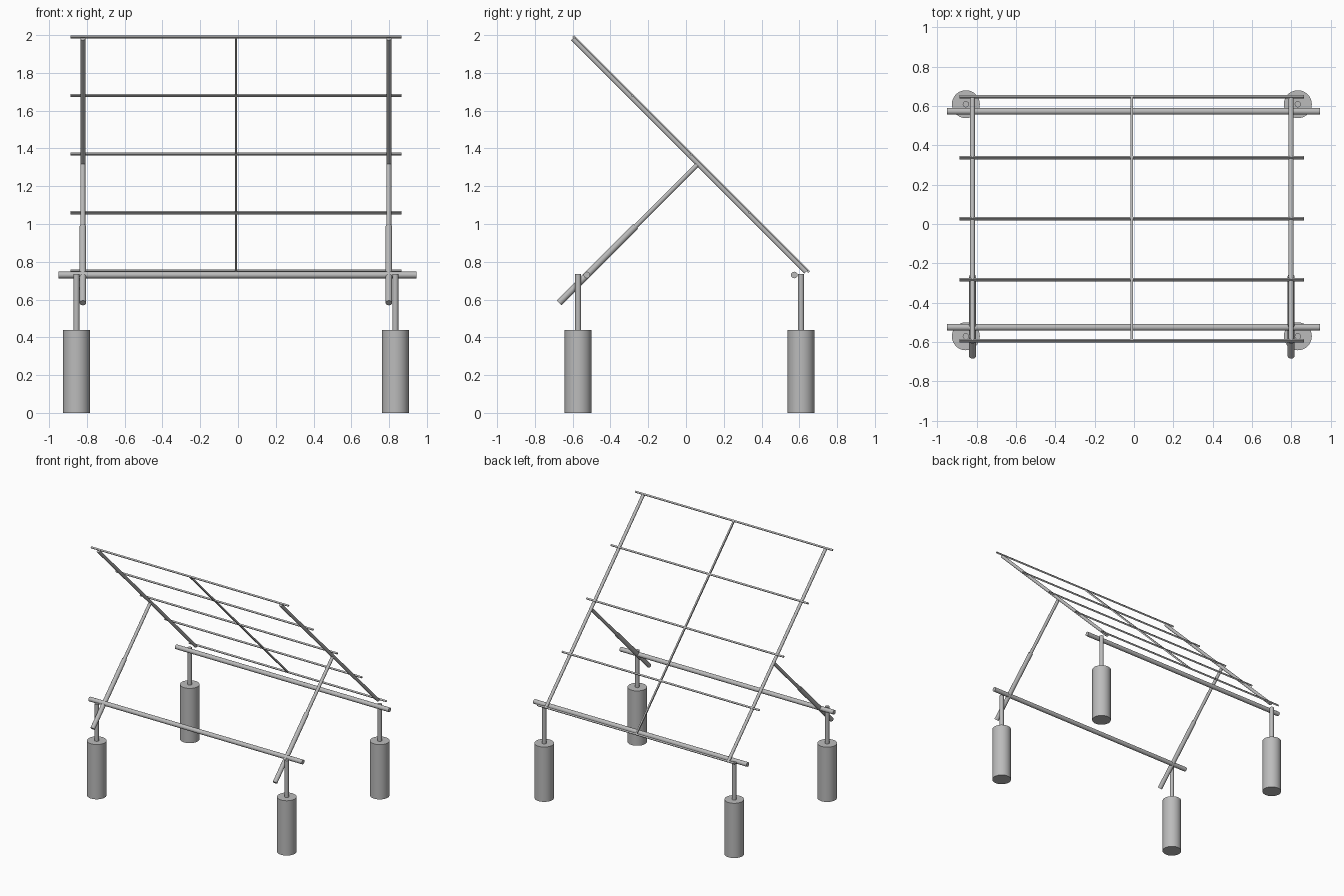
import bpy
from math import radians
from mathutils import Vector

if "Cube" in bpy.data.objects:
    bpy.data.objects.remove(bpy.data.objects["Cube"], do_unlink=True)

# One plain steel grey for everything
steel = bpy.data.materials.new("steel_grey")
steel.use_nodes = True
GREY = (0.5, 0.5, 0.5, 1)
steel.diffuse_color = GREY
steel.node_tree.nodes["Principled BSDF"].inputs["Base Color"].default_value = GREY


def finish(obj, name):
    obj.name = name
    obj.data.materials.append(steel)
    return obj


def tube(name, start, end, radius, sides=24):
    """Smooth round bar between two points."""
    a, b = Vector(start), Vector(end)
    bpy.ops.mesh.primitive_cylinder_add(
        vertices=sides, radius=radius, depth=(b - a).length, location=(a + b) / 2)
    obj = bpy.context.object
    obj.rotation_euler = (b - a).to_track_quat('Z', 'Y').to_euler()
    bpy.ops.object.shade_smooth_by_angle(angle=radians(40))
    return finish(obj, name)


def slat(name, centre, size):
    """Square bar lying in the tilted panel plane."""
    bpy.ops.mesh.primitive_cube_add(size=1, location=centre)
    obj = bpy.context.object
    obj.scale = size
    obj.rotation_euler = (radians(-45), 0, 0)
    return finish(obj, name)


MID = -0.011           # middle of the frame in x
PIER_X, ARM_X = 0.844, 0.81

# Concrete piers with posts, and the long pipe joining each pair
for row, pier_y, pipe_y in (("front", -0.571, -0.525), ("back", 0.609, 0.573)):
    for side, s in (("left", 1), ("right", -1)):
        x = MID + s * PIER_X
        tube(f"{row}_{side}_pier", (x, pier_y, 0), (x, pier_y, 0.44), 0.071, 40)
        tube(f"{row}_{side}_post", (x, pier_y, 0.43), (x, pier_y, 0.735), 0.016)
    tube(f"{row}_pipe", (-0.95, pipe_y, 0.73), (0.946, pipe_y, 0.73), 0.0175)

# Tilted side beams and their telescopic struts
for side, s in (("left", 1), ("right", -1)):
    x = MID + s * ARM_X
    tube(f"{side}_beam", (x, -0.6, 1.981), (x, 0.635, 0.746), 0.0125)
    tube(f"{side}_strut_sleeve", (x, -0.672, 0.582), (x, -0.267, 0.987), 0.0175)
    tube(f"{side}_strut", (x, -0.3, 0.954), (x, 0.059, 1.313), 0.0125)

# Cross slats and the centre slat of the panel frame
SLAT = 0.012
for i in range(5):
    z = 0.75 + 0.31 * i
    slat(f"cross_slat_{i + 1}", (MID, 1.397 - z, z), (1.753, SLAT, SLAT))
slat("centre_slat", (MID, 0.027, 1.37), (SLAT, 1.755, SLAT))
